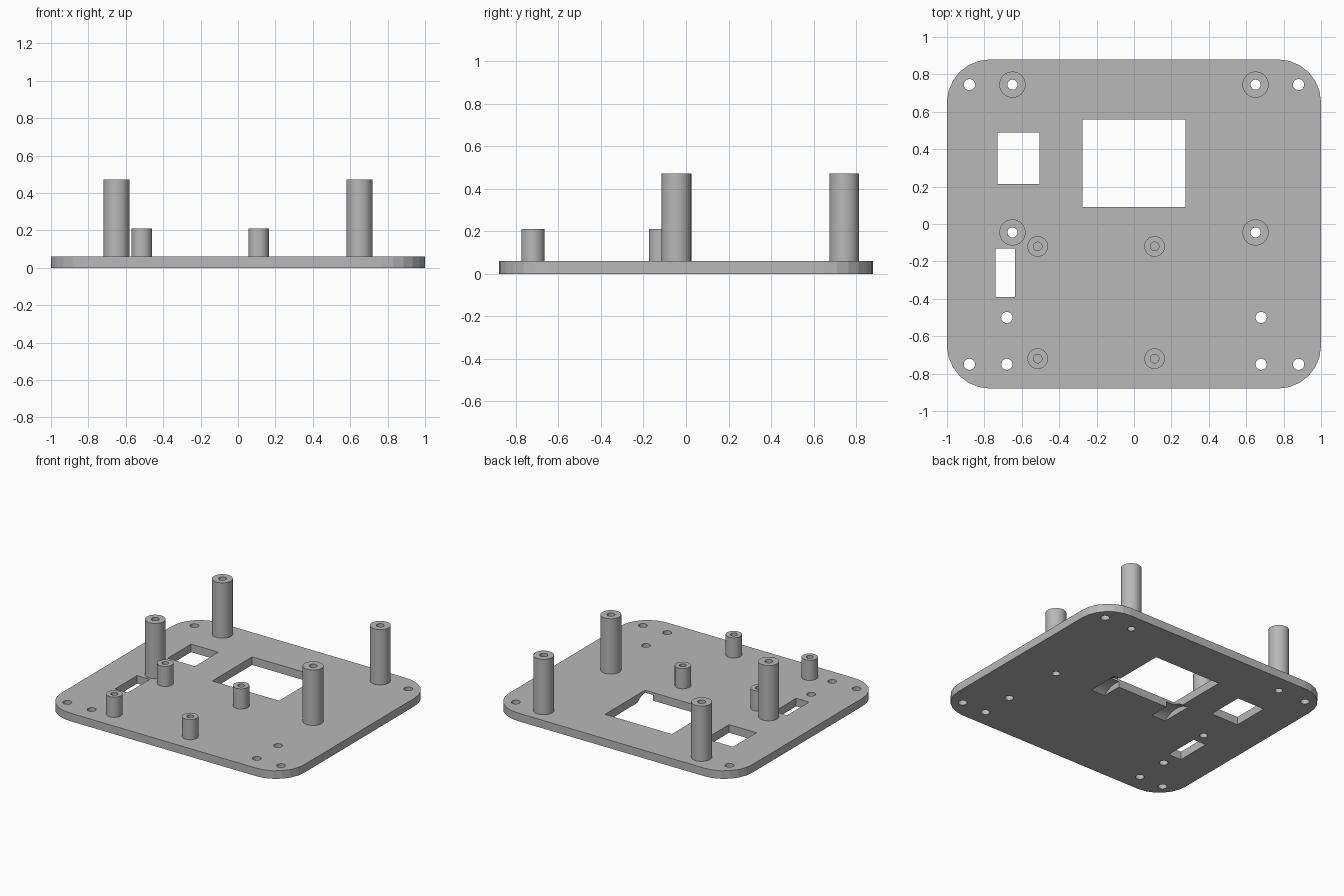
import bpy, bmesh
from math import pi, sin, cos
from mathutils import Matrix, Vector

old = bpy.data.objects.get("Cube")
if old:
    bpy.data.objects.remove(old, do_unlink=True)

grey = bpy.data.materials.new("grey_plastic")
grey.use_nodes = True
colour = (0.48, 0.48, 0.48, 1)
grey.diffuse_color = colour
grey.node_tree.nodes["Principled BSDF"].inputs["Base Color"].default_value = colour

THICK = 0.06
HOLE = 0.03


def make_object(name, bm):
    bmesh.ops.recalc_face_normals(bm, faces=bm.faces)
    mesh = bpy.data.meshes.new(name)
    bm.to_mesh(mesh)
    bm.free()
    mesh.materials.append(grey)
    obj = bpy.data.objects.new(name, mesh)
    bpy.context.collection.objects.link(obj)
    return obj


def select_only(obj):
    bpy.ops.object.select_all(action='DESELECT')
    obj.select_set(True)
    bpy.context.view_layer.objects.active = obj


def box(bm, x0, x1, y0, y1):
    place = Matrix.Translation(((x0 + x1) / 2, (y0 + y1) / 2, THICK / 2))
    size = Matrix.Diagonal((x1 - x0, y1 - y0, THICK * 4, 1))
    bmesh.ops.create_cube(bm, size=1, matrix=place @ size)


def cylinder(bm, radius, depth, matrix, sides=32):
    bmesh.ops.create_cone(bm, cap_ends=True, segments=sides, radius1=radius,
                          radius2=radius, depth=depth, matrix=matrix)


def cut(target, bm):
    cutter = make_object("cutter", bm)
    cutter.hide_render = True
    mod = target.modifiers.new("cut", 'BOOLEAN')
    mod.operation, mod.solver, mod.object = 'DIFFERENCE', 'EXACT', cutter
    select_only(target)
    bpy.ops.object.modifier_apply(modifier=mod.name)
    bpy.data.objects.remove(cutter, do_unlink=True)


def post(name, x, y, radius, bore, top):
    # Hollow standoff: a ring of quads around a three-sided profile
    profile = [(radius, THICK), (radius, top), (bore, top), (bore, THICK)]
    bm = bmesh.new()
    verts = [bm.verts.new((r, 0, z)) for r, z in profile]
    edges = [bm.edges.new(pair) for pair in zip(verts, verts[1:])]
    bmesh.ops.spin(bm, geom=verts + edges, cent=(0, 0, 0), axis=(0, 0, 1),
                   angle=2 * pi, steps=32, use_merge=True)
    bmesh.ops.remove_doubles(bm, verts=bm.verts, dist=0.0001)
    bmesh.ops.translate(bm, verts=bm.verts, vec=(x, y, 0))
    obj = make_object(name, bm)
    select_only(obj)
    bpy.ops.object.shade_smooth_by_angle(angle=pi / 6)


# Base plate with rounded corners
bm = bmesh.new()
half_x, half_y, corner, steps = 1.0, 0.88, 0.23, 6
outline = []
for quarter, (sx, sy) in enumerate([(1, 1), (-1, 1), (-1, -1), (1, -1)]):
    for i in range(steps + 1):
        a = (quarter + i / steps) * pi / 2
        outline.append(bm.verts.new((sx * (half_x - corner) + corner * cos(a),
                                     sy * (half_y - corner) + corner * sin(a), 0)))
floor = bm.faces.new(outline)
raised = bmesh.ops.extrude_face_region(bm, geom=[floor])["geom"]
bmesh.ops.translate(bm, vec=(0, 0, THICK),
                    verts=[v for v in raised if isinstance(v, bmesh.types.BMVert)])
plate = make_object("base_plate", bm)

# Rectangular openings
bm = bmesh.new()
box(bm, -0.275, 0.275, 0.09, 0.56)
box(bm, -0.73, -0.505, 0.215, 0.49)
box(bm, -0.74, -0.635, -0.39, -0.13)
cut(plate, bm)

# Screw holes, including those below the tall posts
tall_spots = [(s * 0.65, y) for s in (-1, 1) for y in (0.745, -0.045)]
screw_spots = [(s * x, y) for s in (-1, 1)
               for x, y in [(0.88, 0.745), (0.88, -0.75), (0.68, -0.75), (0.68, -0.5)]]
bm = bmesh.new()
for x, y in screw_spots + tall_spots:
    radius = HOLE if (x, y) in screw_spots else 0.027
    cylinder(bm, radius, 0.3, Matrix.Translation((x, y, 0)), 24)
cut(plate, bm)

# Shallow curved grooves under the front corners of the large opening
bm = bmesh.new()
for side in (-1, 1):
    place = Matrix.Translation((side * 0.267, 0.06, -0.138))
    cylinder(bm, 0.183, 0.115, place @ Matrix.Rotation(pi / 2, 4, 'Y'), 48)
cut(plate, bm)

# Tall and short standoffs
for x, y in tall_spots:
    post(f"tall_post_{'left' if x > 0 else 'right'}_{'back' if y > 0 else 'middle'}",
         x, y, 0.07, 0.027, 0.472)
for x in (-0.515, 0.11):
    for y in (-0.12, -0.72):
        post(f"short_post_{'left' if x > 0 else 'right'}_{'back' if y > -0.5 else 'front'}",
             x, y, 0.055, 0.023, 0.21)
